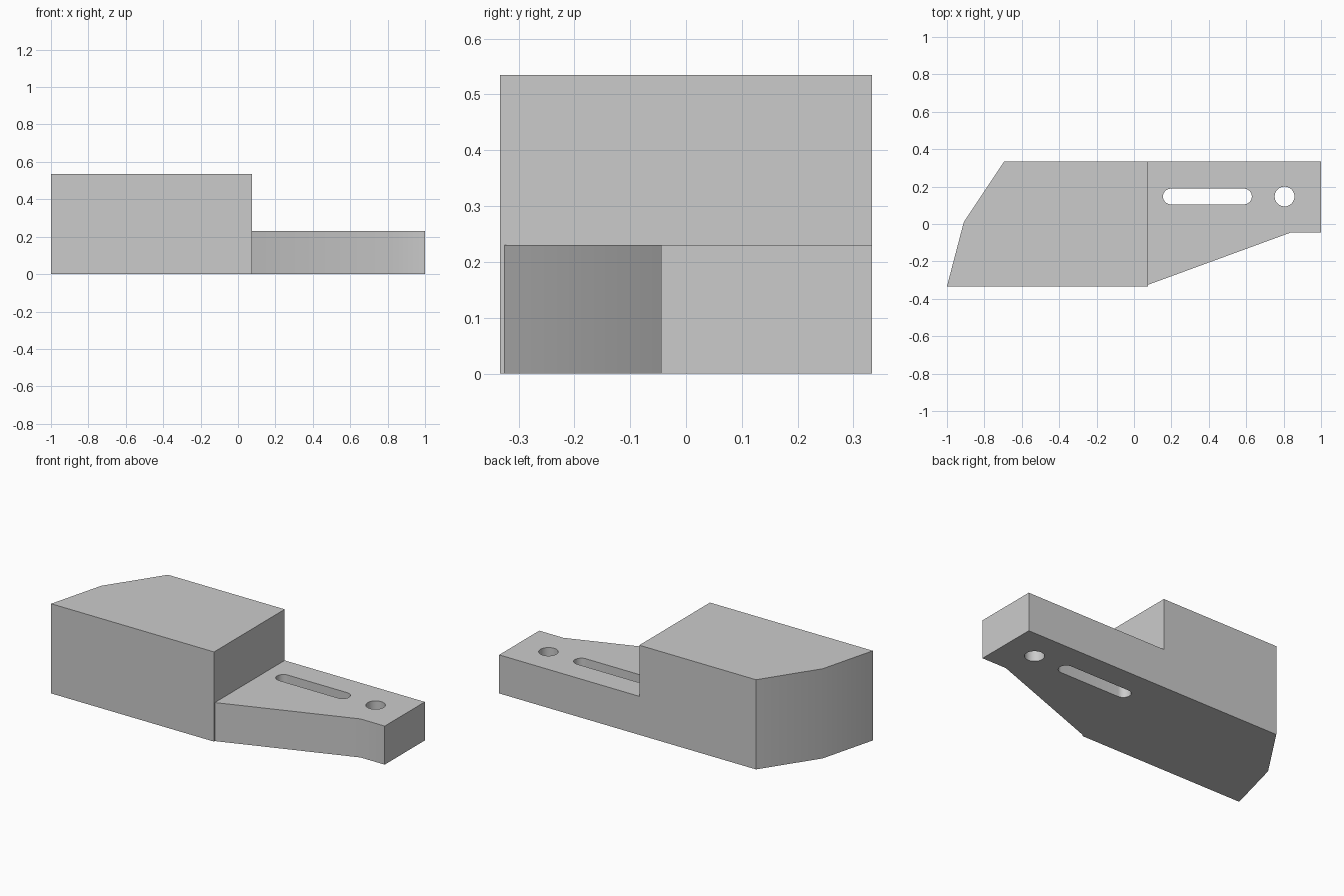
import bpy
import bmesh
from math import cos, sin, pi, radians

cube = bpy.data.objects.get("Cube")
if cube:
    bpy.data.objects.remove(cube, do_unlink=True)

grey = bpy.data.materials.new("plain grey")
grey.use_nodes = True
colour = (0.6, 0.6, 0.6, 1)
grey.diffuse_color = colour
grey.node_tree.nodes["Principled BSDF"].inputs["Base Color"].default_value = colour


def prism(name, outline, bottom, top):
    """Extrude a counter-clockwise outline from bottom to top."""
    bm = bmesh.new()
    base = bm.faces.new([bm.verts.new((x, y, bottom)) for x, y in outline])
    side = bmesh.ops.extrude_face_region(bm, geom=[base], use_keep_orig=True)
    for v in side["geom"]:
        if isinstance(v, bmesh.types.BMVert):
            v.co.z = top
    bmesh.ops.recalc_face_normals(bm, faces=bm.faces)
    mesh = bpy.data.meshes.new(name)
    bm.to_mesh(mesh)
    bm.free()
    mesh.materials.append(grey)
    obj = bpy.data.objects.new(name, mesh)
    bpy.context.collection.objects.link(obj)
    return obj


def slot_outline(x0, x1, y, r, steps=16):
    """Rounded slot between two end centres; equal centres give a circle."""
    arc = [pi * i / steps for i in range(steps + 1)]
    right = [(x1 + r * sin(a), y - r * cos(a)) for a in arc]
    left = [(x0 - r * sin(a), y + r * cos(a)) for a in arc]
    return right + left if x1 > x0 else right[:-1] + left[:-1]


def cut(target, cutter):
    mod = target.modifiers.new("cut", 'BOOLEAN')
    mod.operation = 'DIFFERENCE'
    mod.solver = 'EXACT'
    mod.object = cutter
    bpy.context.view_layer.objects.active = target
    bpy.ops.object.modifier_apply(modifier=mod.name)
    bpy.data.objects.remove(cutter, do_unlink=True)


# Whole footprint: tall angled block on the right, tapered arm on the left
depth, step_x = 0.333, 0.075
footprint = [(-1, -depth), (step_x, -depth), (step_x, -0.325), (0.84, -0.045),
             (1, -0.045), (1, depth), (-0.695, depth), (-0.91, 0.01)]
body = prism("stepped_bracket", footprint, 0, 0.535)

# Step down to the arm, then the slot and the round hole through it
step = [(step_x, -0.5), (1.2, -0.5), (1.2, 0.5), (step_x, 0.5)]
cut(body, prism("step_cutter", step, 0.23, 0.8))
cut(body, prism("slot_cutter", slot_outline(0.197, 0.588, 0.147, 0.042), -0.1, 0.4))
cut(body, prism("hole_cutter", slot_outline(0.805, 0.805, 0.147, 0.053), -0.1, 0.4))

# Smooth the hole walls and shallow bends, keep the corners sharp
bpy.ops.object.select_all(action='DESELECT')
body.select_set(True)
bpy.context.view_layer.objects.active = body
bpy.ops.object.shade_smooth_by_angle(angle=radians(30))
